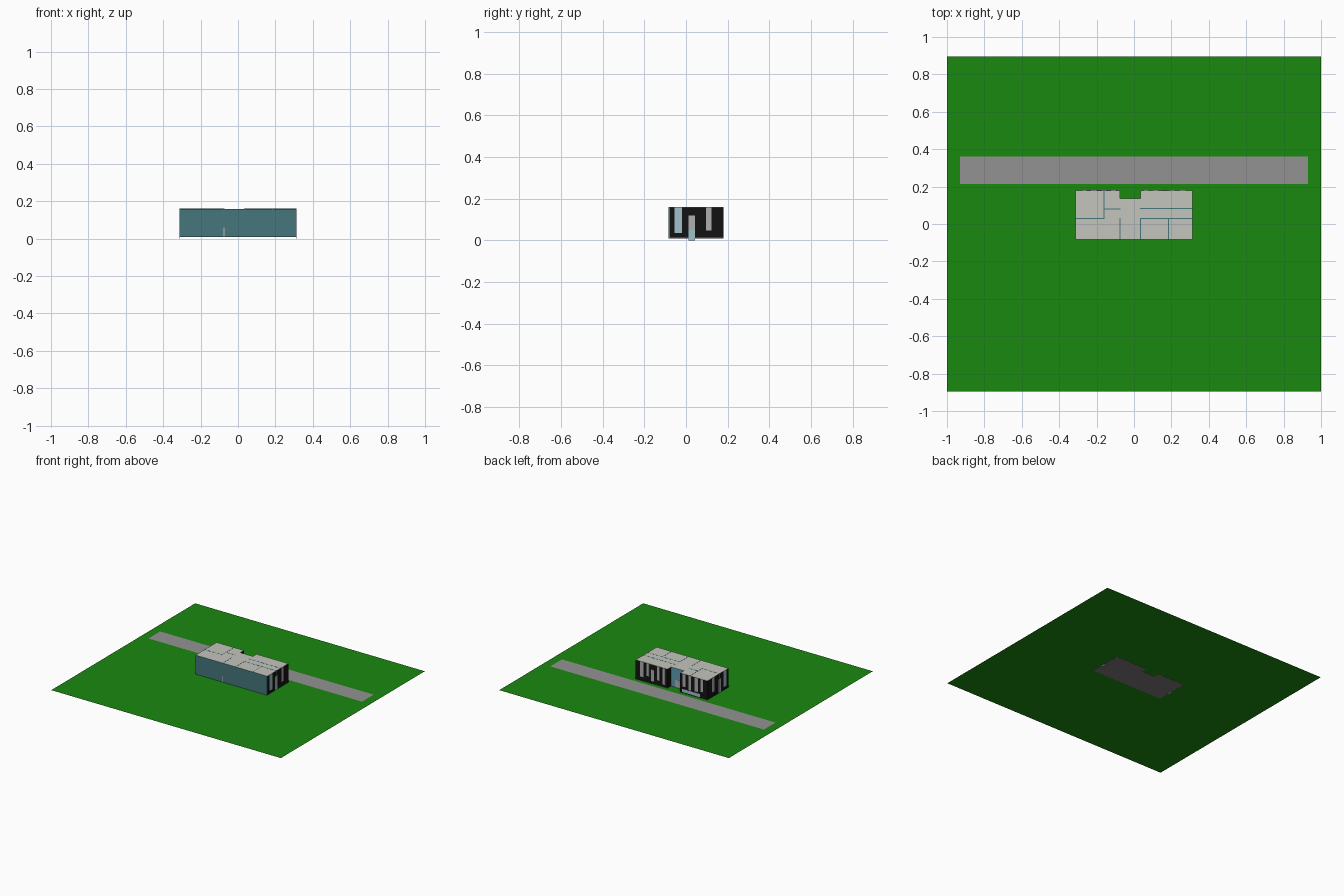
import bpy, bmesh

if "Cube" in bpy.data.objects:
    bpy.data.objects.remove(bpy.data.objects["Cube"])

def mat(name, r, g, b):
    m = bpy.data.materials.new(name)
    m.diffuse_color = (r, g, b, 1)
    m.use_nodes = True
    m.node_tree.nodes["Principled BSDF"].inputs["Base Color"].default_value = m.diffuse_color
    return m

GRASS = mat("grass_green", 0.011, 0.25, 0.005)
ROAD = mat("road_grey", 0.29, 0.29, 0.29)
TEAL = mat("teal", 0.06, 0.18, 0.2)
BLACK = mat("black", 0.006, 0.006, 0.006)
ROOF = mat("pale_grey", 0.55, 0.56, 0.51)
GLASS = mat("pale_blue", 0.36, 0.53, 0.6)
BLUE = mat("entrance_blue", 0.12, 0.33, 0.44)
PANEL = mat("panel_grey", 0.43, 0.43, 0.43)
FLOOR = mat("floor_grey", 0.2, 0.18, 0.19)

def finish(name, bm, m):
    me = bpy.data.meshes.new(name)
    bm.to_mesh(me)
    bm.free()
    me.materials.append(m)
    ob = bpy.data.objects.new(name, me)
    bpy.context.collection.objects.link(ob)
    return ob

def box(name, x0, x1, y0, y1, z0, z1, m):
    bm = bmesh.new()
    bmesh.ops.create_cube(bm, size=1)
    for v in bm.verts:
        v.co.x = x1 if v.co.x > 0 else x0
        v.co.y = y1 if v.co.y > 0 else y0
        v.co.z = z1 if v.co.z > 0 else z0
    return finish(name, bm, m)

def slab(name, outline, z0, z1, m):
    bm = bmesh.new()
    f = bm.faces.new([bm.verts.new((x, y, z0)) for x, y in outline])
    if z1 > z0:
        r = bmesh.ops.extrude_face_region(bm, geom=[f])
        for v in r["geom"]:
            if isinstance(v, bmesh.types.BMVert):
                v.co.z = z1
        bmesh.ops.recalc_face_normals(bm, faces=bm.faces)
    return finish(name, bm, m)

X, YF, YB, YN = 0.312, -0.082, 0.18, 0.135      # outer limits and notch depth
NL, NR = -0.075, 0.035                          # entrance notch in x
Z0, Z1, T = 0.01, 0.16, 0.004

# Lawn and road
slab("lawn", [(-1, -0.895), (1, -0.895), (1, 0.895), (-1, 0.895)], Z0, Z0, GRASS)
slab("road", [(-0.93, 0.215), (0.93, 0.215), (0.93, 0.36), (-0.93, 0.36)], 0.0115, 0.0115, ROAD)

# Floor and roof share the notched outline
plan = [(-X, YF), (X, YF), (X, YB), (NR, YB), (NR, YN), (NL, YN), (NL, YB), (-X, YB)]
slab("floor", plan, 0.009, 0.0125, FLOOR)
slab("roof", plan, Z1 - 0.002, Z1, ROOF)

# Outer walls
H = Z1 - 0.001
box("front_wall", -X, X, YF - 0.001, YF + T, Z0, H, TEAL)
for s, n in ((-1, "left"), (1, "right")):
    a, b = sorted((s * X, s * (X - T)))
    box(n + "_wall", a, b, YF + 0.001, YB, Z0, H, BLACK)
box("back_wall_left", -X, NL, YB - T, YB, Z0, H, BLACK)
box("back_wall_right", NR, X, YB - T, YB, Z0, H, BLACK)
box("notch_wall_left", NL - T, NL, YN, YB, Z0, H, BLACK)
box("notch_wall_right", NR, NR + T, YN, YB, Z0, H, BLACK)
box("entrance_glass", NL, NR, YN - T, YN, Z0, H, BLUE)
box("front_slit", -0.077, -0.073, YF - 0.002, YF, Z0, 0.06, ROOF)

# Room partitions, whose tops show as thin lines on the roof
lines = [(-0.16, -0.16, 0.03, YB), (-X, -0.16, 0.03, 0.03), (-0.16, NL, 0.08, 0.08),
         (NL, NL, YF, 0.03), (NR, NR, YF, 0.03), (NR, X, 0.03, 0.03),
         (NR, X, 0.083, 0.083), (0.185, 0.185, YF, 0.03)]
for i, (xa, xb, ya, yb) in enumerate(lines):
    box(f"partition_{i}", xa - 0.002, xb + 0.002 * (xb < X), ya - 0.002 * (ya > YF),
        yb + 0.002 * (yb < YB), Z0, Z1 + 0.0006, TEAL)

# Tall window strips on both end walls
for s in (-1, 1):
    a, b = sorted((s * (X - 0.001), s * (X + 0.001)))
    for i, (y0, y1, z0, z1, m) in enumerate([(-0.055, -0.02, 0.035, H, GLASS),
                                             (0.095, 0.122, 0.047, H, PANEL),
                                             (0.012, 0.044, 0.05, 0.12, PANEL),
                                             (0.012, 0.044, 0.0, 0.05, GLASS)]):
        box(f"end_strip_{s}_{i}", a, b, y0, y1, z0, z1, m)

# Window strips on the back
strips = [(0.26, 0.03, 0.04, H), (0.205, 0.022, 0.06, H), (0.165, 0.025, 0.03, 0.12),
          (0.115, 0.025, 0.05, H), (0.065, 0.022, 0.03, H), (-0.11, 0.025, 0.06, H),
          (-0.16, 0.022, 0.045, H), (-0.215, 0.03, 0.05, H), (-0.265, 0.022, 0.06, H)]
for i, (x, w, z0, z1) in enumerate(strips):
    box(f"back_strip_{i}", x - w / 2, x + w / 2, YB - 0.001, YB + 0.001, z0, z1, PANEL)
box("back_low_window", -0.25, -0.09, YB - 0.001, YB + 0.0008, 0.015, 0.04, GLASS)
box("entrance_door", -0.04, 0.0, YN - 0.001, YN + 0.001, Z0, 0.07, PANEL)
